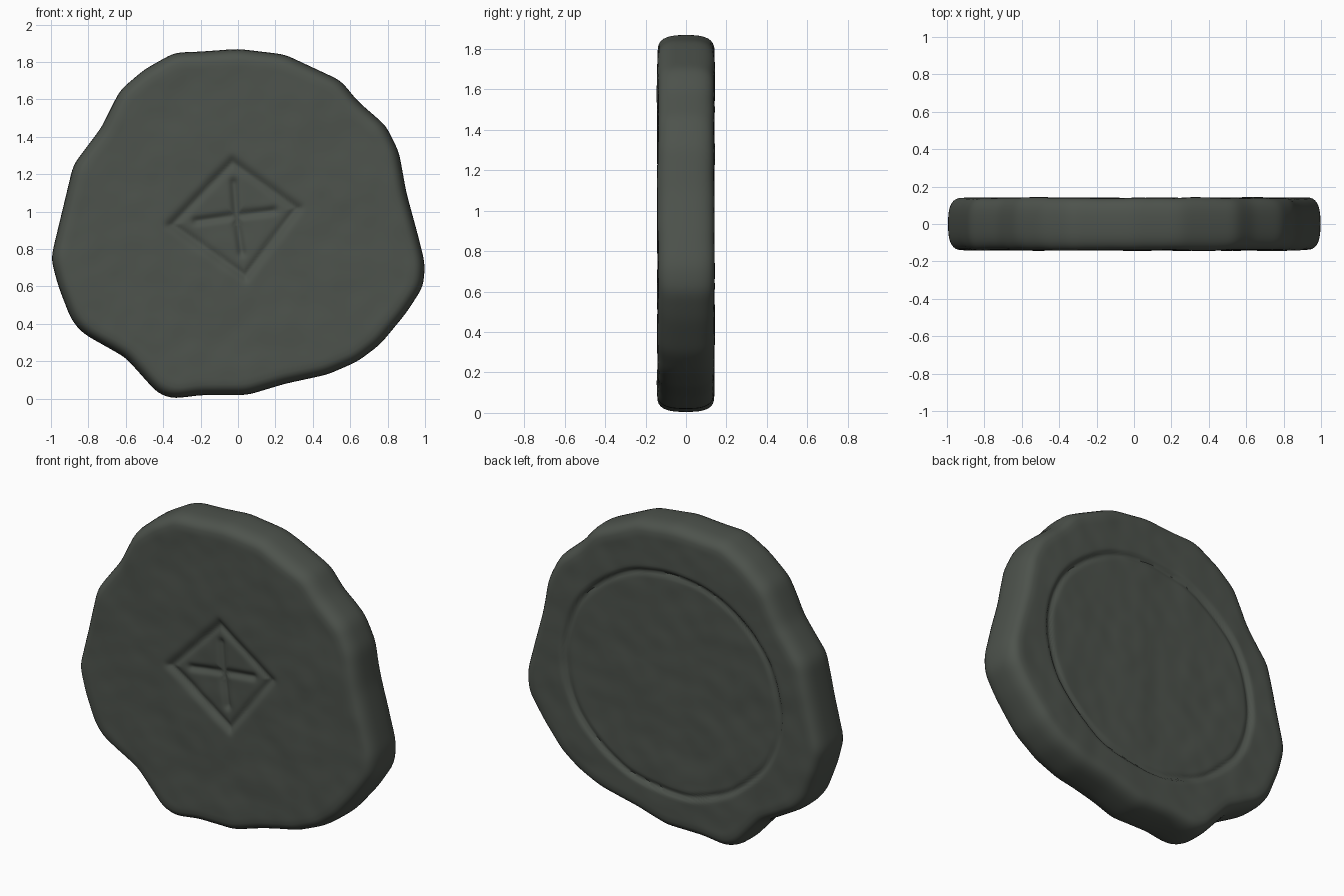
import bpy
import bmesh
import math
from mathutils import Vector, noise

default_cube = bpy.data.objects.get("Cube")
if default_cube:
    bpy.data.objects.remove(default_cube, do_unlink=True)

CENTRE = Vector((0, 0.93))
HALF_DEPTH = 0.14
EDGE_ROUND = 0.085
SEGMENTS = 256
FACE_RINGS = 64
EDGE_RINGS = 16

# Irregular rim, counterclockwise, as (x, z)
RIM = [Vector(p) for p in (
    (1, .72), (.96, .88), (.9, 1.1), (.86, 1.32), (.79, 1.46), (.64, 1.59),
    (.55, 1.7), (.4, 1.77), (.25, 1.84), (0, 1.87), (-.2, 1.855), (-.34, 1.85),
    (-.5, 1.76), (-.63, 1.65), (-.73, 1.45), (-.88, 1.25), (-.94, 1),
    (-1, .75), (-.96, .6), (-.89, .42), (-.83, .35), (-.6, .22), (-.43, .03),
    (-.35, 0), (-.2, .02), (.05, .02), (.25, .08), (.48, .13), (.64, .2),
    (.76, .29), (.9, .46), (.99, .6))]

# Engraved diamond and the crossed strokes inside it
DIAMOND = [Vector(p) for p in ((-.03, 1.27), (.32, 1.02), (.04, .65), (-.36, .93))]
HUB = Vector((-.01, .98))


def rim_radius(angle):
    """Distance from the centre to the rim polygon along a direction."""
    ray = Vector((math.cos(angle), math.sin(angle)))
    best = 0
    for a, b in zip(RIM, RIM[1:] + RIM[:1]):
        start, side = a - CENTRE, b - a
        denom = ray.cross(side)
        if abs(denom) < 1e-9:
            continue
        along = start.cross(ray) / denom
        if -1e-6 <= along <= 1 + 1e-6:
            best = max(best, start.cross(side) / denom)
    return best


def segment_distance(p, a, b):
    side = b - a
    t = max(0, min(1, (p - a).dot(side) / side.length_squared))
    return (p - a - side * t).length


def groove(distance, width):
    return math.exp(-(distance / width) ** 2)


def smooth_step(value):
    t = max(0, min(1, value))
    return t * t * (3 - 2 * t)


def dents(p, seed):
    """Shallow hand-pressed unevenness."""
    broad = noise.noise(Vector((p.x * 4, p.y * 4, seed)))
    fine = noise.noise(Vector((p.x * 9, p.y * 9, seed + 5)))
    return 0.005 * broad + 0.003 * fine


def front_depth(p):
    """Pressed diamond with grooved sides and a cross."""
    depth = dents(p, 2)
    sides = list(zip(DIAMOND, DIAMOND[1:] + DIAMOND[:1]))
    inside = min((p - a).cross(b - a) / (b - a).length for a, b in sides)
    depth += 0.01 * smooth_step(inside / 0.03 + 0.5)
    depth += 0.016 * max(groove(segment_distance(p, a, b), 0.024) for a, b in sides)
    depth += 0.018 * max(groove(segment_distance(p, HUB, HUB.lerp(c, 0.6)), 0.022)
                         for c in DIAMOND)
    return depth


def back_depth(p):
    """Sunken oval bounded by a crease."""
    q = p - Vector((0, 0.91))
    radius = Vector((q.x / 0.72, q.y / 0.66)).length
    wobble = 0.012 * noise.noise(Vector((q.x * 5, q.y * 5, 8)))
    gap = (1 - radius + wobble) * 0.69
    return dents(p, 11) + 0.01 * smooth_step(gap / 0.04 + 0.5) + 0.016 * groove(gap, 0.016)


def make_material(name, colour):
    material = bpy.data.materials.new(name)
    material.use_nodes = True
    material.diffuse_color = colour
    shader = material.node_tree.nodes["Principled BSDF"]
    shader.inputs["Base Color"].default_value = colour
    shader.inputs["Roughness"].default_value = 0.8
    return material


def build_disc():
    bm = bmesh.new()
    angles = [math.tau * i / SEGMENTS for i in range(SEGMENTS)]
    radii = [rim_radius(a) for a in angles]
    # Soften the polygon corners slightly
    for _ in range(3):
        radii = [(radii[i - 1] + 2 * r + radii[(i + 1) % SEGMENTS]) / 4
                 for i, r in enumerate(radii)]

    def face_vertex(p, side):
        depth = front_depth(p) if side < 0 else back_depth(p)
        return bm.verts.new((p.x, side * (HALF_DEPTH - depth), p.y))

    def face_ring(step, side):
        ring = []
        for a, r in zip(angles, radii):
            ray = Vector((math.cos(a), math.sin(a)))
            ring.append(face_vertex(CENTRE + ray * (r - EDGE_ROUND) * step / FACE_RINGS, side))
        return ring

    # Front face, rounded edge, back face
    rings = [face_ring(s, -1) for s in range(1, FACE_RINGS + 1)]
    back = [face_ring(s, 1) for s in range(FACE_RINGS, 0, -1)]
    for step in range(1, EDGE_RINGS):
        turn = math.pi * step / EDGE_RINGS
        swell = math.sin(turn) ** 0.7
        across = math.copysign(abs(math.cos(turn)) ** 0.7, math.cos(turn))
        ring = []
        for i, (a, r) in enumerate(zip(angles, radii)):
            reach = r - EDGE_ROUND * (1 - swell)
            end = rings[FACE_RINGS - 1][i] if across > 0 else back[0][i]
            ring.append(bm.verts.new((CENTRE.x + math.cos(a) * reach,
                                      end.co.y * abs(across),
                                      CENTRE.y + math.sin(a) * reach)))
        rings.append(ring)
    rings += back

    for inner, outer in zip(rings, rings[1:]):
        for i in range(SEGMENTS):
            j = (i + 1) % SEGMENTS
            bm.faces.new((inner[i], outer[i], outer[j], inner[j]))
    for ring, side in ((rings[0], -1), (rings[-1], 1)):
        hub = face_vertex(CENTRE, side)
        for i in range(SEGMENTS):
            bm.faces.new((hub, ring[i], ring[(i + 1) % SEGMENTS]))
    bmesh.ops.recalc_face_normals(bm, faces=bm.faces)

    mesh = bpy.data.meshes.new("pressed_disc")
    bm.to_mesh(mesh)
    bm.free()
    disc = bpy.data.objects.new("pressed_disc", mesh)
    bpy.context.collection.objects.link(disc)
    return disc


disc = build_disc()
disc.data.materials.append(make_material("dark_grey_green", (0.075, 0.086, 0.073, 1)))
bpy.ops.object.select_all(action="DESELECT")
disc.select_set(True)
bpy.context.view_layer.objects.active = disc
bpy.ops.object.shade_smooth_by_angle(angle=math.radians(60))
